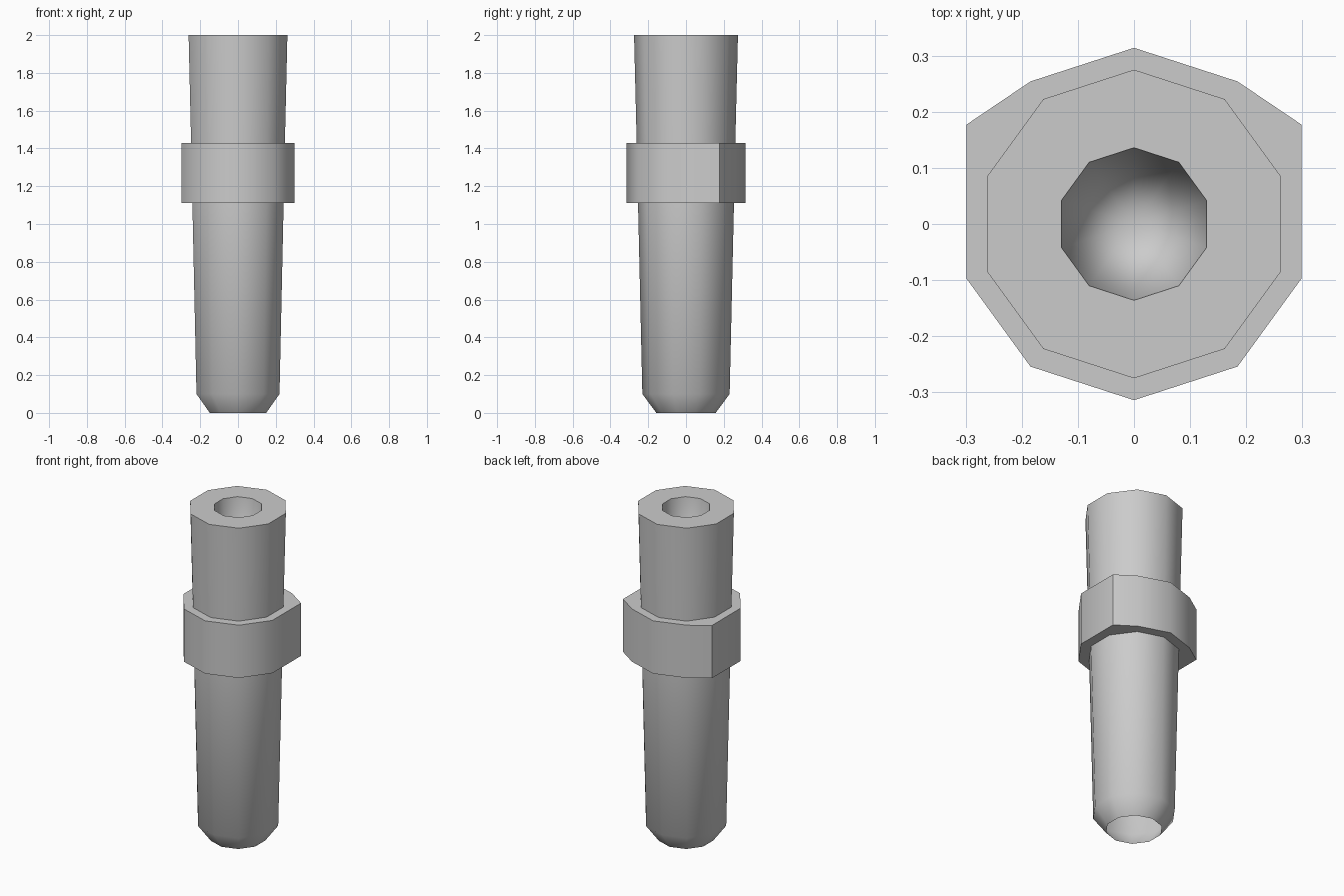
import bpy, bmesh, math

if "Cube" in bpy.data.objects:
    bpy.data.objects.remove(bpy.data.objects["Cube"])

SIDES = 10


def loft(name, profile, tweak=None):
    """Skin ten-sided rings along (radius, z) points; radius 0 makes a tip."""
    bm = bmesh.new()
    rings = []
    for r, z in profile:
        if r == 0:
            rings.append([bm.verts.new((0, 0, z))] * SIDES)
            continue
        ring = []
        for i in range(SIDES):
            a = math.pi / 2 + math.tau * i / SIDES
            x, y = r * math.cos(a), r * math.sin(a)
            if tweak:
                x, y = tweak(x, y, r)
            ring.append(bm.verts.new((x, y, z)))
        rings.append(ring)
    for lo, hi in zip(rings, rings[1:]):
        for i in range(SIDES):
            j = (i + 1) % SIDES
            quad = [lo[i], lo[j], hi[j], hi[i]]
            bm.faces.new(list(dict.fromkeys(quad)))
    mesh = bpy.data.meshes.new(name)
    bm.to_mesh(mesh)
    bm.free()
    ob = bpy.data.objects.new(name, mesh)
    bpy.context.collection.objects.link(ob)
    bpy.ops.object.select_all(action='DESELECT')
    ob.select_set(True)
    bpy.context.view_layer.objects.active = ob
    bpy.ops.object.shade_smooth_by_angle(angle=math.radians(40))
    return ob


def raise_back_corners(x, y, r):
    # the two side corners of the collar sit further back
    if r > 0.3 and abs(x) > 0.25 and y > 0:
        y += 0.08
    return x, y


# Tapered lower shaft with chamfered open tip
loft("lower_shaft", [(0.157, 0), (0.231, 0.1), (0.254, 1.11)])

# Uneven ten-sided collar
loft("collar", [(0.254, 1.11), (0.314, 1.11), (0.314, 1.43), (0.261, 1.43)],
     raise_back_corners)

# Upper shaft, flat rim and tapering socket
loft("upper_shaft", [(0.261, 1.43), (0.275, 2), (0.136, 2), (0, 1.0)])
